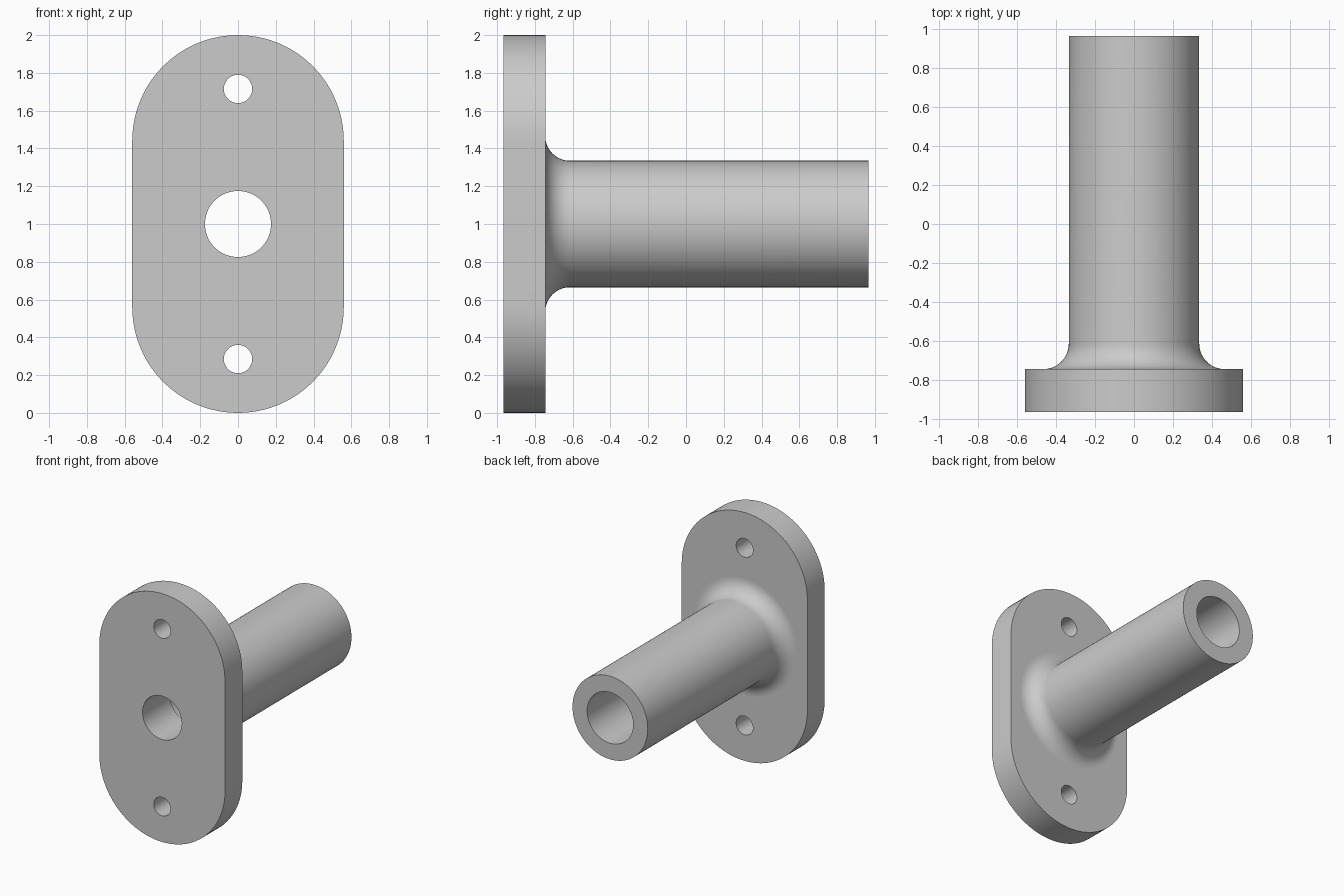
import bpy, bmesh
from math import pi, sin, cos
from mathutils import Matrix, Vector

cube = bpy.data.objects.get("Cube")
if cube:
    bpy.data.objects.remove(cube, do_unlink=True)

FRONT, PLATE_BACK, END = -0.965, -0.745, 0.965
MID_Z = 1.0
PLATE_R, BORE_R, WIDE_BORE_R, TUBE_R = 0.56, 0.175, 0.205, 0.335
BOLT_R, BOLT_OFFSET, FILLET = 0.075, 0.715, 0.13

grey = bpy.data.materials.new("plain grey")
grey.use_nodes = True
colour = (0.6, 0.6, 0.6, 1)
grey.diffuse_color = colour
grey.node_tree.nodes["Principled BSDF"].inputs["Base Color"].default_value = colour


def arc(cx, cy, r, start, sweep, steps):
    return [(cx + r * cos(start + sweep * i / steps),
             cy + r * sin(start + sweep * i / steps)) for i in range(steps + 1)]


def finish(obj):
    bpy.ops.object.select_all(action="DESELECT")
    obj.select_set(True)
    bpy.context.view_layer.objects.active = obj
    bpy.ops.object.shade_smooth_by_angle(angle=pi / 6)


# Flange plate: rounded outline with a bore and two bolt holes
straight = MID_Z - PLATE_R
loops = [arc(0, straight, PLATE_R, 0, pi, 48) + arc(0, -straight, PLATE_R, pi, pi, 48)]
for offset, radius in ((0, BORE_R), (BOLT_OFFSET, BOLT_R), (-BOLT_OFFSET, BOLT_R)):
    loops.append(arc(0, offset, radius, 0, 2 * pi, 64)[:-1])

outline = bpy.data.curves.new("flange_outline", "CURVE")
outline.dimensions = "2D"
outline.fill_mode = "BOTH"
outline.extrude = (PLATE_BACK - FRONT) / 2
for points in loops:
    spline = outline.splines.new("POLY")
    spline.points.add(len(points) - 1)
    for point, (x, y) in zip(spline.points, points):
        point.co = (x, y, 0, 1)
    spline.use_cyclic_u = True

source = bpy.data.objects.new("flange_outline", outline)
bpy.context.collection.objects.link(source)
mesh = bpy.data.meshes.new_from_object(
    source.evaluated_get(bpy.context.evaluated_depsgraph_get()))
bpy.data.objects.remove(source, do_unlink=True)
bm = bmesh.new()
bm.from_mesh(mesh)
bmesh.ops.remove_doubles(bm, verts=bm.verts, dist=1e-4)
bm.transform(Matrix.Translation((0, (FRONT + PLATE_BACK) / 2, MID_Z))
             @ Matrix.Rotation(pi / 2, 4, "X"))
bmesh.ops.recalc_face_normals(bm, faces=bm.faces)
bm.to_mesh(mesh)
bm.free()
mesh.materials.clear()
mesh.materials.append(grey)
plate = bpy.data.objects.new("flange_plate", mesh)
bpy.context.collection.objects.link(plate)
finish(plate)

# Tube: lathed profile of (y, radius) with a concave fillet and a stepped bore
step = PLATE_BACK + FILLET
profile = arc(step, TUBE_R + FILLET, FILLET, pi, pi / 2, 14)
profile += [(END, TUBE_R), (END, WIDE_BORE_R), (step, WIDE_BORE_R),
            (step, BORE_R), (PLATE_BACK, BORE_R)]
bm = bmesh.new()
verts = [bm.verts.new((0, y, r + MID_Z)) for y, r in profile]
edges = [bm.edges.new(pair) for pair in zip(verts, verts[1:])]
bmesh.ops.spin(bm, geom=verts + edges, cent=Vector((0, 0, MID_Z)), axis=(0, 1, 0),
               angle=2 * pi, steps=96, use_merge=False)
bmesh.ops.remove_doubles(bm, verts=bm.verts, dist=1e-4)
bmesh.ops.recalc_face_normals(bm, faces=bm.faces)
# Make sure the end ring looks outward
if any(f.normal.y < -0.9 for f in bm.faces if f.calc_center_median().y > END - 0.001):
    bmesh.ops.reverse_faces(bm, faces=bm.faces)
mesh = bpy.data.meshes.new("tube")
bm.to_mesh(mesh)
bm.free()
mesh.materials.append(grey)
tube = bpy.data.objects.new("tube", mesh)
bpy.context.collection.objects.link(tube)
finish(tube)
